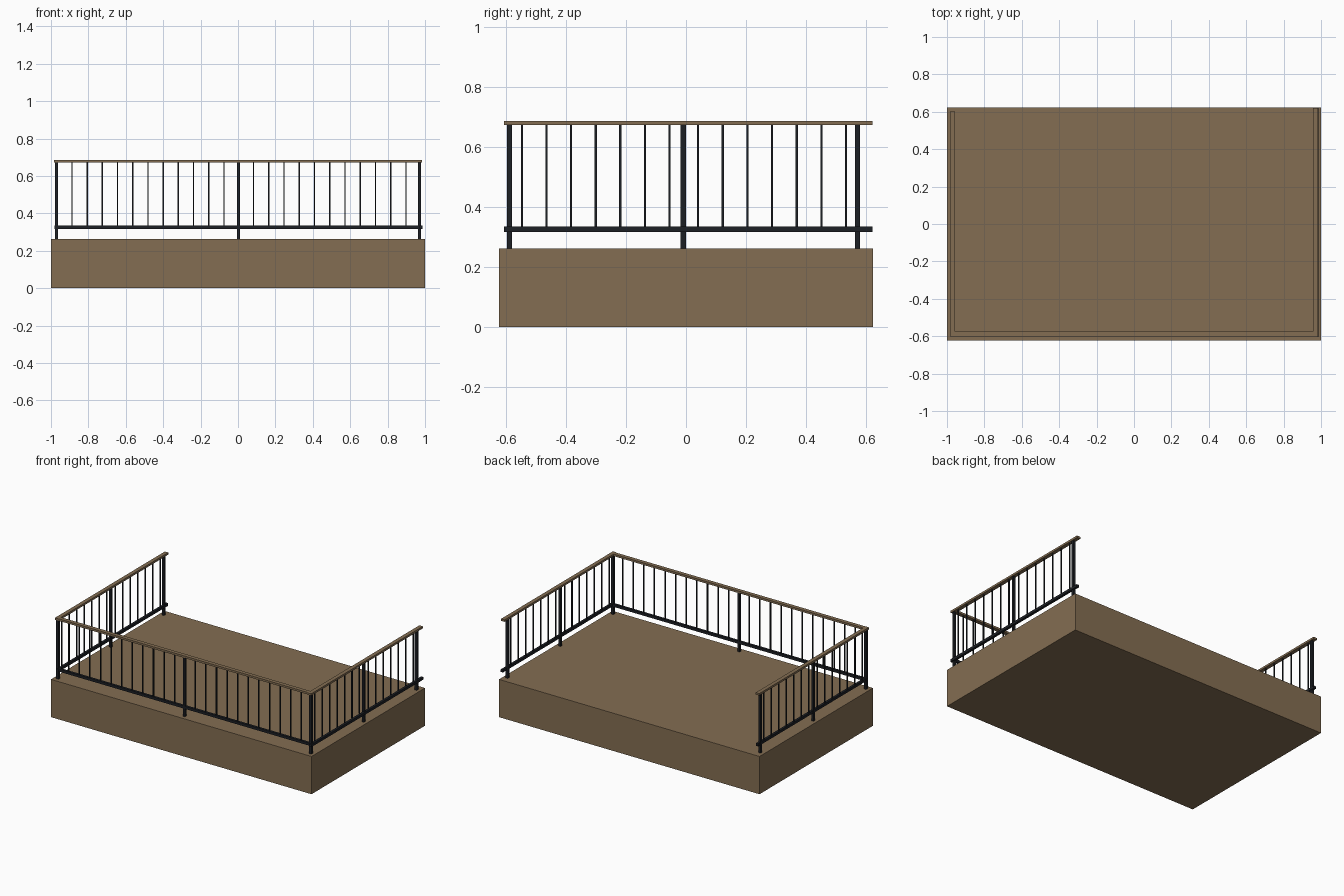
import bpy, bmesh
from mathutils import Matrix, Vector

if "Cube" in bpy.data.objects:
    bpy.data.objects.remove(bpy.data.objects["Cube"])


def material(name, color):
    m = bpy.data.materials.new(name)
    m.diffuse_color = (*color, 1)
    m.use_nodes = True
    m.node_tree.nodes["Principled BSDF"].inputs["Base Color"].default_value = m.diffuse_color
    return m


WOOD = material("wood", (0.23, 0.155, 0.085))
METAL = material("dark_metal", (0.012, 0.014, 0.018))


def boxes(name, mat, spans):
    """One object from boxes given as ((x0, x1), (y0, y1), (z0, z1))."""
    bm = bmesh.new()
    for span in spans:
        center = Vector([(a + b) / 2 for a, b in span])
        size = Vector([b - a for a, b in span])
        bmesh.ops.create_cube(bm, size=1, matrix=Matrix.Translation(center) @ Matrix.Diagonal((*size, 1)))
    mesh = bpy.data.meshes.new(name)
    bm.to_mesh(mesh)
    bm.free()
    mesh.materials.append(mat)
    ob = bpy.data.objects.new(name, mesh)
    bpy.context.collection.objects.link(ob)
    return ob


def around(c, w):
    return (c - w / 2, c + w / 2)


DECK_Z, RAIL_Z, TOP_Z = 0.262, (0.317, 0.335), (0.672, 0.686)
POST, BALUSTER = 0.017, 0.007
FRONT_Y = -0.587


def railing(name, along_x, offset, ends, posts, bays, low_offset):
    """A straight railing; bays are (first, last, count) runs of balusters."""
    def place(a, b, z):
        return (a, b, z) if along_x else (b, a, z)

    boxes(name + "_handrail", WOOD, [place(ends, around(offset, 0.027), TOP_Z)])
    boxes(name + "_lower_rail", METAL, [place(ends, around(low_offset, 0.017), RAIL_Z)])
    boxes(name + "_posts", METAL,
          [place(around(p, POST), around(offset, POST), (DECK_Z, TOP_Z[0])) for p in posts])
    boxes(name + "_balusters", METAL,
          [place(around(a + (b - a) * i / (n - 1), BALUSTER), around(offset, BALUSTER), (RAIL_Z[1], TOP_Z[0]))
           for a, b, n in bays for i in range(n)])


# Solid deck platform
boxes("deck_base", WOOD, [((-1, 1), (-0.622, 0.622), (0, DECK_Z))])

# Front railing carries the corner posts
railing("front", True, FRONT_Y, (-0.981, 0.984), (-0.97, 0.002, 0.971),
        [(-0.888, -0.075, 11), (0.083, 0.898, 11)], FRONT_Y)

# Side railings, open at the back
side_bays = [(-0.546, -0.055, 7), (0.04, 0.533, 7)]
railing("left", False, -0.970, (-0.602, 0.602), (-0.009, 0.571), side_bays, -0.966)
railing("right", False, 0.971, (-0.605, 0.621), (-0.009, 0.571), side_bays, 0.979)
